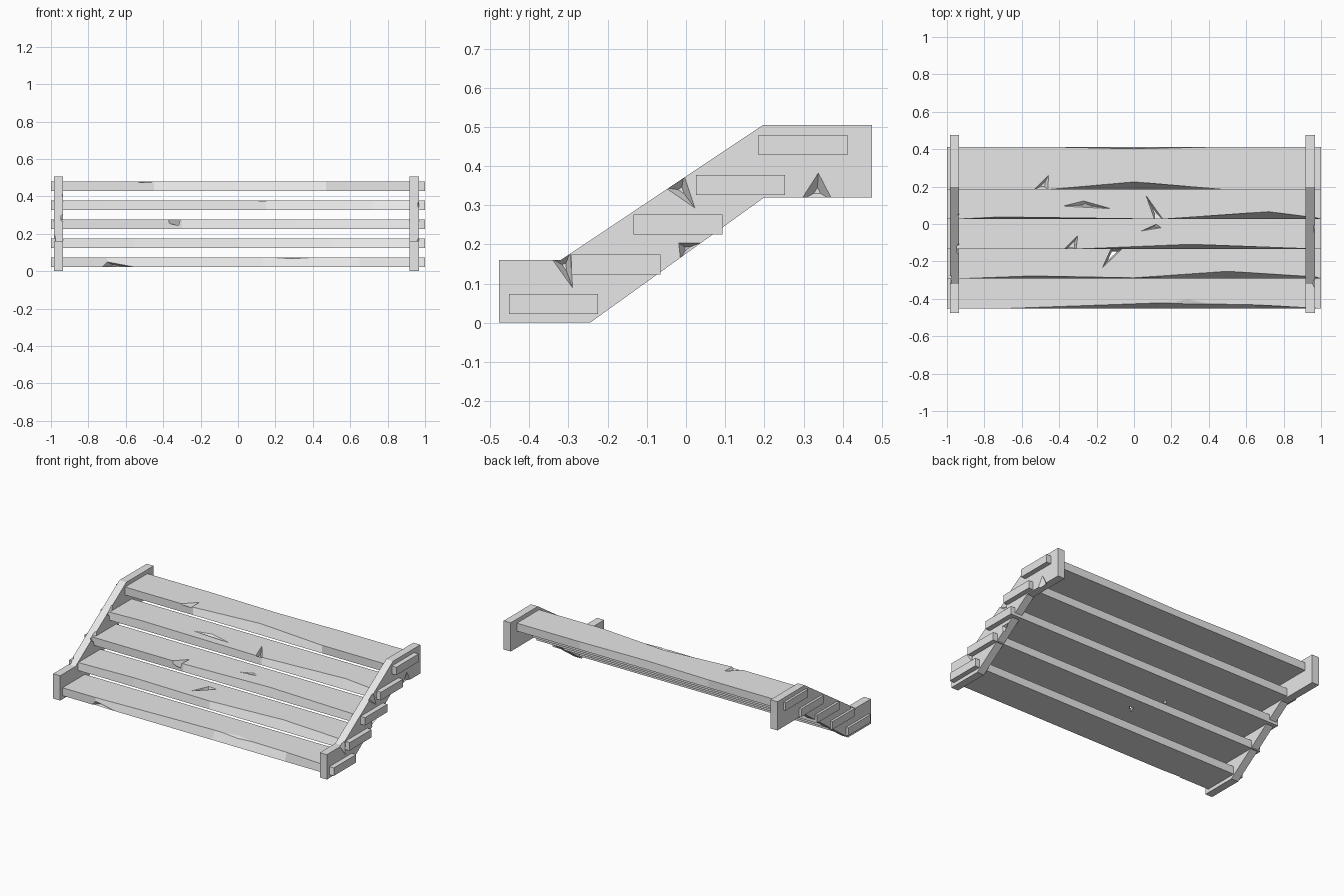
import bpy, bmesh
from mathutils import Vector

cube = bpy.data.objects.get("Cube")
if cube:
    bpy.data.objects.remove(cube, do_unlink=True)

grey = bpy.data.materials.new("plain grey")
grey.use_nodes = True
grey.diffuse_color = (0.8, 0.8, 0.8, 1)
grey.node_tree.nodes["Principled BSDF"].inputs["Base Color"].default_value = (0.8, 0.8, 0.8, 1)


def finish(bm, name):
    bmesh.ops.recalc_face_normals(bm, faces=bm.faces)
    mesh = bpy.data.meshes.new(name)
    bm.to_mesh(mesh)
    bm.free()
    mesh.materials.append(grey)
    obj = bpy.data.objects.new(name, mesh)
    bpy.context.collection.objects.link(obj)
    return obj


def loft(name, rings):
    """Skin a row of matching closed outlines and cap both ends."""
    bm = bmesh.new()
    rows = [[bm.verts.new(p) for p in ring] for ring in rings]
    for a, b in zip(rows, rows[1:]):
        for i in range(len(a)):
            j = (i + 1) % len(a)
            bm.faces.new((a[i], a[j], b[j], b[i]))
    bm.faces.new(rows[0])
    bm.faces.new(rows[-1])
    return finish(bm, name)


def chip(obj, corners, push, shrink=0.2):
    """Cut a tapering splinter out of a part, sinking along push."""
    tri = [Vector(c) for c in corners]
    mid = sum(tri, Vector()) / 3
    push = Vector(push)
    lift = push.normalized() * -0.002
    cutter = loft("chip_cutter", [[p + lift for p in tri],
                                  [mid.lerp(p, shrink) + push for p in tri]])
    cutter.hide_render = True
    mod = obj.modifiers.new("chip", 'BOOLEAN')
    mod.operation = 'DIFFERENCE'
    mod.solver = 'EXACT'
    mod.object = cutter
    bpy.context.view_layer.objects.active = obj
    bpy.ops.object.modifier_apply(modifier=mod.name)
    bpy.data.objects.remove(cutter, do_unlink=True)


# Treads: worn top front edge given as (x, setback)
DEPTH, THICK = 0.227, 0.051
wear = [
    [(-0.7, 0), (0.13, 0.03), (0.65, 0.02)],
    [(-0.95, 0), (-0.55, 0.015), (0, 0.005), (0.5, 0.04), (0.97, 0.01)],
    [(-0.3, 0), (0.3, 0.025), (0.97, 0)],
    [(-0.95, 0), (-0.72, 0.012), (0.15, 0), (0.72, 0.04), (0.97, 0.008)],
    [(-0.45, 0), (0, 0.04), (0.47, 0)],
]
treads = []
for n, edge in enumerate(wear):
    y, z = -0.452 + 0.1593 * n, 0.022 + 0.1015 * n
    rings = []
    for x, back in [(-1, 0)] + edge + [(1, 0)]:
        rear = back * 0.25 if n == 4 else 0
        rings.append([(x, y, z), (x, y + DEPTH, z),
                      (x, y + DEPTH - rear, z + THICK), (x, y + back, z + THICK)])
    treads.append(loft(f"tread_{n + 1}", rings))

# Splinters in the treads: tread, triangle in plan, depth
splinters = [
    (4, [(-0.54, 0.18), (-0.46, 0.18), (-0.455, 0.265)], 0.028),
    (3, [(-0.39, 0.095), (-0.27, 0.125), (-0.11, 0.08)], 0.015),
    (3, [(0.06, 0.16), (0.11, 0.02), (0.16, 0.02)], 0.02),
    (2, [(-0.38, -0.14), (-0.31, -0.145), (-0.3, -0.06)], 0.06),
    (2, [(0.03, -0.04), (0.15, -0.02), (0.12, 0.0)], 0.015),
    (1, [(-0.17, -0.235), (-0.12, -0.125), (-0.06, -0.13)], 0.065),
]
for n, tri, depth in splinters:
    top = 0.022 + 0.1015 * n + THICK
    chip(treads[n], [(x, y, top) for x, y in tri], (0, 0, -depth), 0.3)
chip(treads[0], [(-0.73, -0.452, 0.02), (-0.7, -0.452, 0.05), (-0.55, -0.452, 0.022)], (0, 0.03, 0))
chip(treads[0], [(0.0, -0.452, 0.075), (0.3, -0.452, 0.06), (0.55, -0.452, 0.075)], (0, 0.05, 0.005))

# Side stringers
profile = [(-0.477, 0), (-0.245, 0), (0.2, 0.32), (0.475, 0.32),
           (0.475, 0.505), (0.197, 0.505), (-0.32, 0.16), (-0.477, 0.16)]


def stringer(name, x0, x1):
    return loft(name, [[(x, y, z) for y, z in profile] for x in (x0, x1)])


left = stringer("left_stringer", 0.918, 0.968)
right = stringer("right_stringer", -0.985, -0.935)

# Chips along the stringer edges
for tri in ([(0.29, 0.31), (0.377, 0.31), (0.338, 0.385)],
            [(-0.02, 0.205), (0.04, 0.205), (-0.015, 0.16)],
            [(-0.345, 0.165), (-0.295, 0.182), (-0.288, 0.085)],
            [(-0.055, 0.345), (-0.005, 0.38), (0.025, 0.29)]):
    chip(left, [(0.968, y, z) for y, z in tri], (-0.025, 0, 0))
for tri in ([(-0.17, 0.27), (-0.1, 0.315), (-0.12, 0.23)],
            [(0.0, 0.37), (0.06, 0.42), (0.04, 0.34)]):
    chip(right, [(-0.935, y, z) for y, z in tri], (-0.025, 0, 0))
chip(right, [(-0.985, -0.33, 0.165), (-0.985, -0.27, 0.2), (-0.985, -0.28, 0.11)], (0.025, 0, 0))
